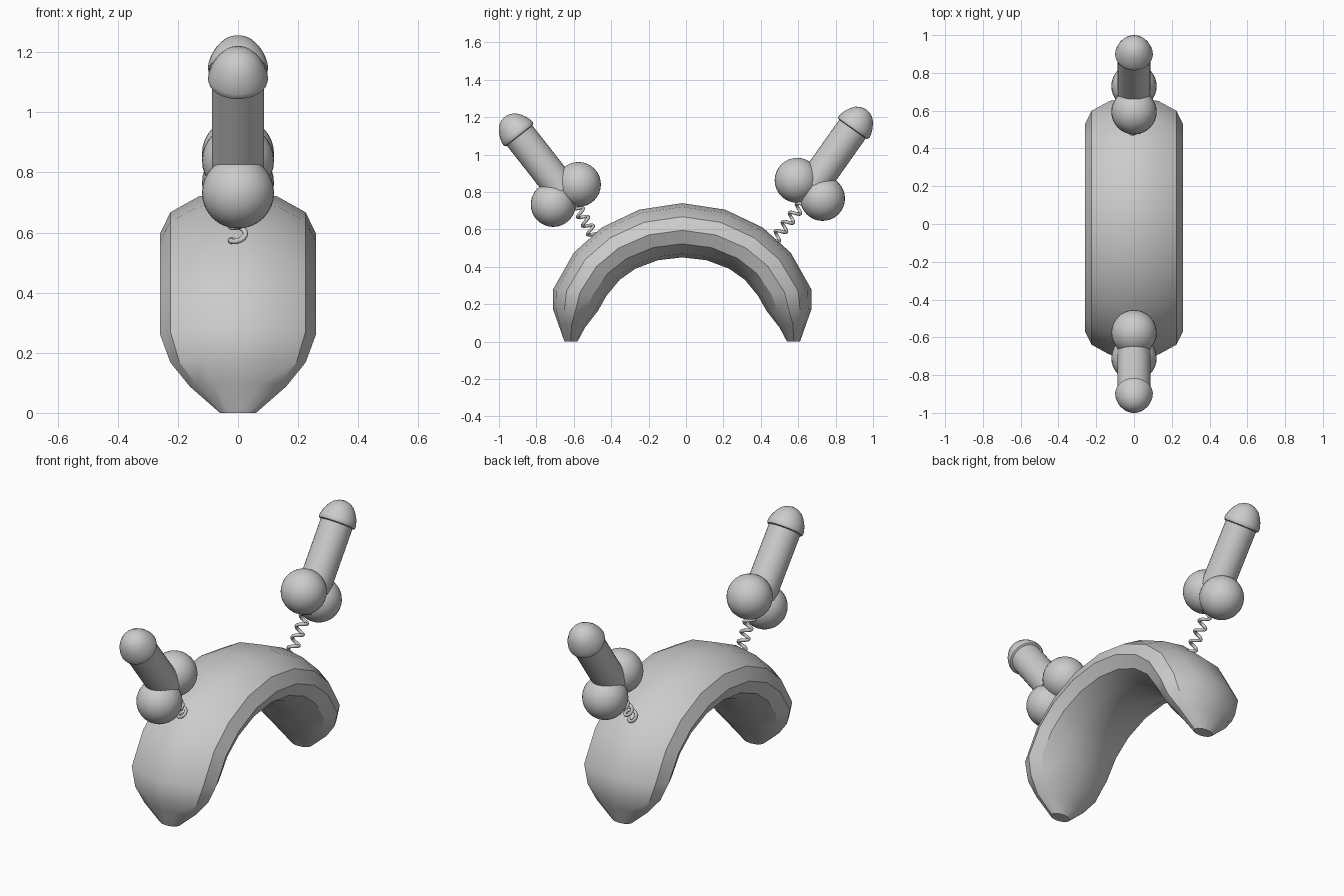
import bpy, bmesh, math
from mathutils import Vector

if "Cube" in bpy.data.objects:
    bpy.data.objects.remove(bpy.data.objects["Cube"])


def finish(name, bm, angle=35):
    bmesh.ops.recalc_face_normals(bm, faces=bm.faces)
    me = bpy.data.meshes.new(name)
    bm.to_mesh(me)
    bm.free()
    ob = bpy.data.objects.new(name, me)
    bpy.context.collection.objects.link(ob)
    bpy.ops.object.select_all(action='DESELECT')
    ob.select_set(True)
    bpy.context.view_layer.objects.active = ob
    bpy.ops.object.shade_smooth_by_angle(angle=math.radians(angle))
    return ob


def skin(bm, rings):
    """Join successive closed rings of points and cap both ends."""
    vs = [[bm.verts.new(p) for p in r] for r in rings]
    n = len(vs[0])
    for a, b in zip(vs, vs[1:]):
        for i in range(n):
            j = (i + 1) % n
            bm.faces.new((a[i], a[j], b[j], b[i]))
    bm.faces.new(vs[0])
    bm.faces.new(vs[-1])


def lathe(name, base, axis, profile, n=32):
    """Revolve (radius, height) pairs around an axis in the YZ plane."""
    u, v = Vector((1, 0, 0)), axis.cross(Vector((1, 0, 0)))
    bm = bmesh.new()
    skin(bm, [[base + axis * h + (u * math.cos(t) + v * math.sin(t)) * r
               for t in (2 * math.pi * i / n for i in range(n))]
              for r, h in profile])
    return finish(name, bm)


# Headband: tapered oval section swept over an arch
# outer y, outer z, inner y, inner z, half width (y relative to the apex)
half = [(-.63, .0, -.56, .0, .06), (-.665, .10, -.52, .075, .16),
        (-.69, .17, -.45, .165, .225), (-.69, .28, -.405, .245, .26),
        (-.58, .475, -.335, .33, .26), (-.43, .61, -.25, .39, .26),
        (-.23, .705, -.13, .435, .26)]
sections = half + [(0, .74, 0, .45, .26)] + [(-a, b, -c, d, w) for a, b, c, d, w in reversed(half)]
rings = []
for oy, oz, iy, iz, w in sections:
    o, i = Vector((0, oy - .02, oz)), Vector((0, iy - .02, iz))
    c, h = (o + i) / 2, (o - i) / 2
    rings.append([c + h * math.cos(t) + Vector((w * math.sin(t), 0, 0))
                  for t in (math.pi * k / 6 for k in range(12))])
bm = bmesh.new()
skin(bm, rings)
finish("headband", bm, 30)


def spring(name, a, b, turns=4, r=.025):
    axis = (b - a).normalized()
    u, v = Vector((1, 0, 0)), axis.cross(Vector((1, 0, 0)))
    cu = bpy.data.curves.new(name, 'CURVE')
    cu.dimensions = '3D'
    cu.bevel_depth = .009
    cu.bevel_resolution = 2
    cu.use_fill_caps = True
    n = turns * 16
    sp = cu.splines.new('POLY')
    sp.points.add(n)
    for k in range(n + 1):
        t = 2 * math.pi * k / 16
        p = a.lerp(b, k / n) + (u * math.cos(t) + v * math.sin(t)) * r
        sp.points[k].co = (*p, 1)
    sp.use_smooth = True
    bpy.context.collection.objects.link(bpy.data.objects.new(name, cu))


def bopper(side, upper, lower, rim, foot, top):
    """Novelty topper on a spring: two balls, a shaft and a domed cap."""
    upper, lower, rim, foot, top = (Vector((0, *p)) for p in (upper, lower, rim, foot, top))
    spring(side + "_spring", foot, top)
    for part, c in (("upper", upper), ("lower", lower)):
        bm = bmesh.new()
        bmesh.ops.create_uvsphere(bm, u_segments=32, v_segments=16, radius=.12)
        bmesh.ops.translate(bm, verts=bm.verts, vec=c)
        finish(f"{side}_{part}_ball", bm)
    mid = (upper + lower) / 2
    axis = (rim - mid).normalized()
    lathe(side + "_shaft", mid, axis, [(.087, .03), (.087, (rim - mid).length)])
    lathe(side + "_cap", rim, axis,
          [(.088, -.014), (.097, -.01), (.1, 0), (.099, .012), (.09, .042), (.075, .07),
           (.056, .094), (.03, .109), (.008, .114)])


# Front and back toppers
bopper("front", (-.575, .84), (-.71, .733), (-.898, 1.112), (-.485, .55), (-.59, .735))
bopper("back", (.594, .862), (.73, .765), (.898, 1.147), (.47, .54), (.62, .735))
